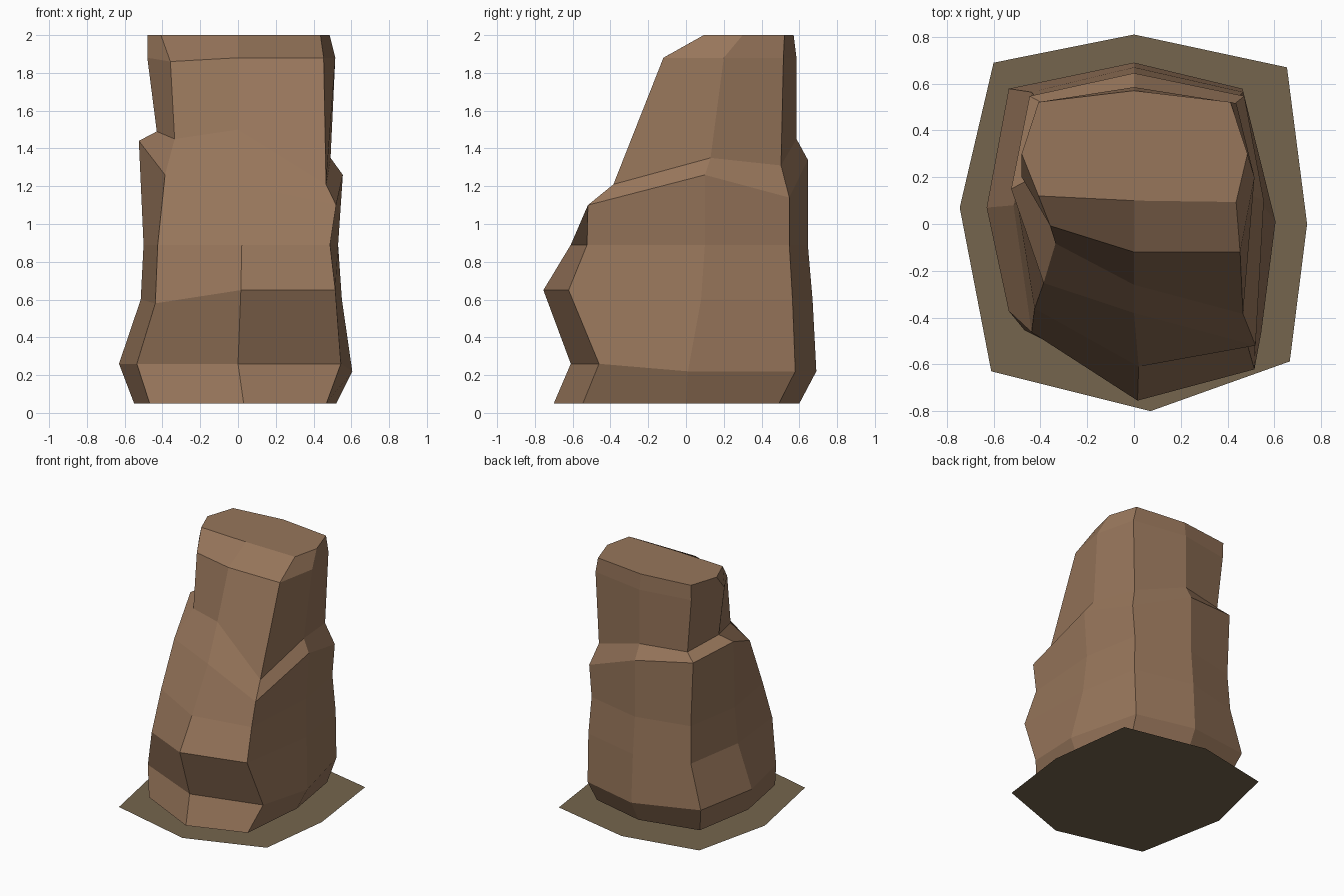
import bpy
import bmesh

default_cube = bpy.data.objects.get("Cube")
if default_cube:
    bpy.data.objects.remove(default_cube, do_unlink=True)


def make_material(name, color):
    material = bpy.data.materials.new(name)
    material.use_nodes = True
    material.diffuse_color = color
    shader = material.node_tree.nodes["Principled BSDF"]
    shader.inputs["Base Color"].default_value = color
    shader.inputs["Roughness"].default_value = 1
    return material


def make_object(name, mesh, material):
    data = bpy.data.meshes.new(name)
    mesh.to_mesh(data)
    mesh.free()
    data.materials.append(material)
    bpy.context.collection.objects.link(bpy.data.objects.new(name, data))


# Rough octagon shared by every layer of the rock, as fractions of its extents
CORNERS = {
    "front": (0, -1), "front_left": (.9, -.78), "left": (1, 0), "back_left": (.85, .82),
    "back": (0, 1), "back_right": (-.85, .82), "right": (-1, 0), "front_right": (-.85, -.65),
}


def layer(height, x_min, x_max, y_min, y_middle, y_max, **nudges):
    """One ring of corners; nudges shift single corners by x, y, z."""
    ring = []
    for corner, (across, along) in CORNERS.items():
        x = across * (x_max if across > 0 else -x_min)
        y = y_middle + along * (y_max - y_middle if along > 0 else y_middle - y_min)
        dx, dy, dz = nudges.get(corner, (0, 0, 0))
        ring.append((x + dx, y + dy, height + dz))
    return ring


# Stacked layers: foot, bulge, overhang, waist, ledge rim, ledge inside, shoulder, top
foot = layer(.05, -.55, .52, -.70, 0, .60, front=(.03, 0, 0))
bulge = layer(.26, -.63, .605, -.61, .07, .69,
              left=(0, -.06, -.04), back_left=(-.05, 0, -.04), back=(0, 0, -.04))
overhang = layer(.6, -.515, .55, -.755, .08, .67,
                 front=(.015, 0, .05), front_left=(.02, -.05, .05),
                 front_right=(0, 0, -.02))
waist = layer(.89, -.50, .53, -.61, .1, .645,
              front=(.02, 0, 0), front_left=(.01, -.07, 0))
ledge_rim = layer(1.26, -.525, .555, -.38, .1, .645,
                  front=(0, 0, -.05), front_left=(.02, -.245, -.16),
                  back_left=(0, 0, -.12), back=(0, 0, .08), back_right=(0, 0, .14),
                  right=(0, .05, .18), front_right=(.06, -.04, 0))
ledge_inside = layer(1.45, -.43, .49, -.26, .13, .585,
                     front=(0, 0, .05), front_left=(.025, -.21, -.24),
                     left=(0, 0, -.1), back_left=(0, 0, -.14),
                     right=(0, .07, .04), front_right=(.03, .04, 0))
shoulder = layer(1.88, -.48, .515, -.12, .2, .585,
                 front_left=(-.01, -.07, 0), front_right=(.05, 0, -.02))
top = layer(2, -.48, .485, .10, .3, .57,
            front_left=(0, -.05, 0), front_right=(0, -.05, 0))

layers = [foot, bulge, overhang, waist, ledge_rim, ledge_inside, shoulder, top]

# Rock: bridge each layer to the next and cap both ends
rock_mesh = bmesh.new()
rings = [[rock_mesh.verts.new(point) for point in ring] for ring in layers]
for lower, upper in zip(rings, rings[1:]):
    for i in range(len(lower)):
        j = (i + 1) % len(lower)
        rock_mesh.faces.new((lower[i], lower[j], upper[j], upper[i]))
rock_mesh.faces.new(rings[-1])
rock_mesh.faces.new(list(reversed(rings[0])))
bmesh.ops.recalc_face_normals(rock_mesh, faces=rock_mesh.faces)
make_object("rock", rock_mesh, make_material("warm brown stone", (.31, .18, .104, 1)))

# Ground patch: a single flat irregular octagon under the rock
patch_mesh = bmesh.new()
outline = layer(0, -.745, .74, -.80, .03, .81,
                front=(.07, 0, 0), front_left=(0, .03, 0), left=(0, -.03, 0),
                back_left=(.025, 0, 0), right=(0, .04, 0),
                front_right=(.023, -.12, 0), back_right=(.033, .02, 0))
patch_mesh.faces.new([patch_mesh.verts.new(point) for point in outline])
make_object("ground_patch", patch_mesh, make_material("dull olive earth", (.178, .13, .075, 1)))
